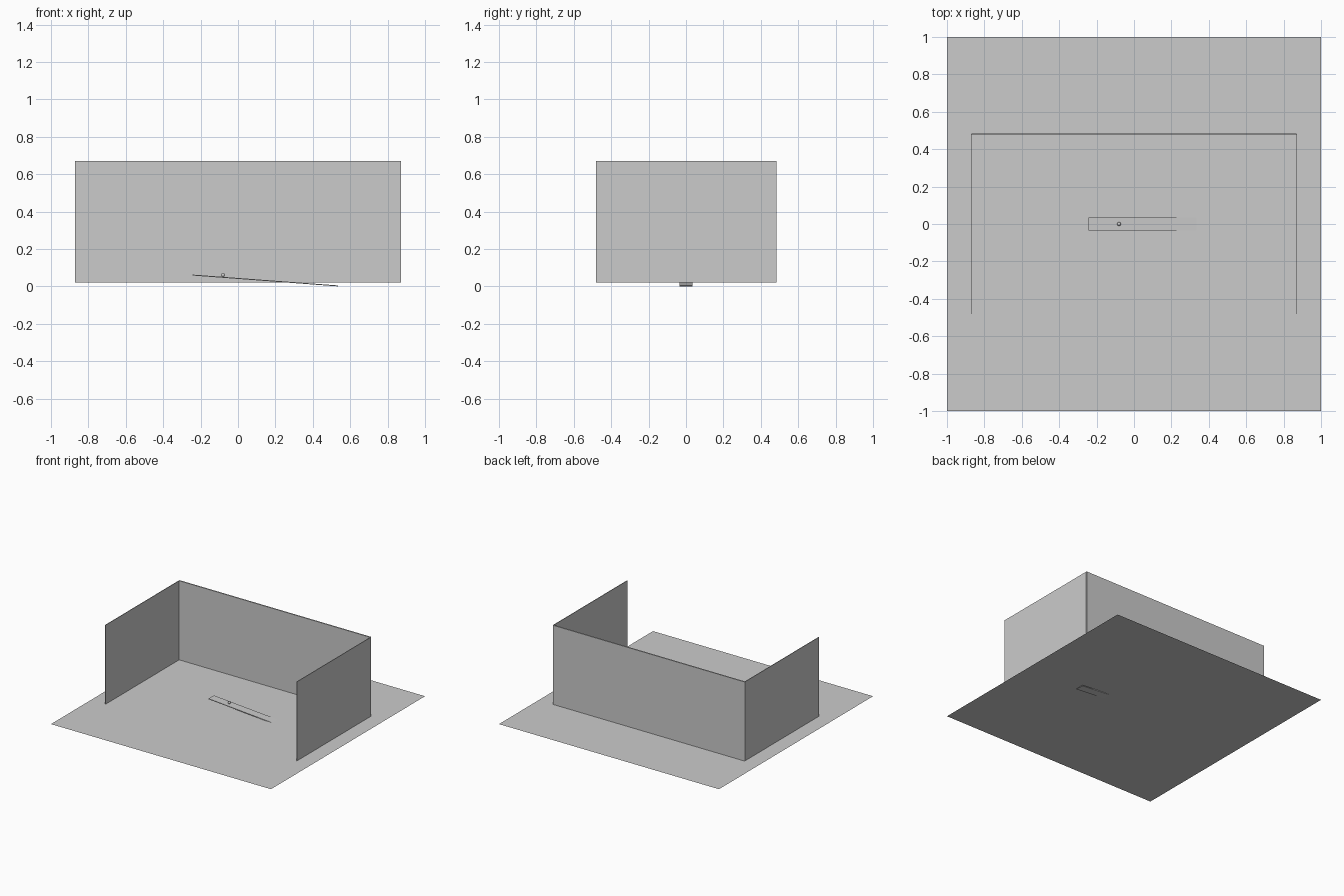
import bpy
import math

if "Cube" in bpy.data.objects:
    bpy.data.objects.remove(bpy.data.objects["Cube"])

grey = bpy.data.materials.new("light grey")
grey.diffuse_color = (0.6, 0.6, 0.6, 1)
grey.use_nodes = True
grey.node_tree.nodes["Principled BSDF"].inputs["Base Color"].default_value = grey.diffuse_color


def box(name, size, loc, tilt=0):
    bpy.ops.mesh.primitive_cube_add(size=1, location=loc, rotation=(0, tilt, 0))
    ob = bpy.context.object
    ob.name = name
    ob.scale = size
    ob.data.materials.append(grey)
    return ob


FLOOR = 0.02          # floor height; the ramp tip dips below it
WALL_H = 0.65
WALL_X, WALL_Y = 0.87, 0.48

# floor sheet
bpy.ops.mesh.primitive_plane_add(size=2, location=(0, 0, FLOOR))
floor = bpy.context.object
floor.name = "floor"
floor.data.materials.append(grey)

# walls: back and two sides, open at the front
zc = FLOOR + WALL_H / 2
box("back_wall", (2 * WALL_X, 0.01, WALL_H), (0, WALL_Y, zc))
for side, name in ((-1, "left_wall"), (1, "right_wall")):
    box(name, (0.005, 2 * WALL_Y, WALL_H), (side * WALL_X, 0, zc))

# tilted ramp running down through the floor
x0, x1, drop, thick = -0.243, 0.535, 0.058, 0.005
tilt = math.atan2(drop, x1 - x0)
length = math.hypot(x1 - x0, drop)
ramp_z = (drop + thick) / 2
box("ramp", (length, 0.07, thick), ((x0 + x1) / 2, 0, ramp_z), tilt)

# small ball resting on the ramp
r, bx = 0.01, -0.08
top = ramp_z + ((x0 + x1) / 2 - bx) * math.tan(tilt) + thick / 2
bpy.ops.mesh.primitive_uv_sphere_add(segments=32, ring_count=16, radius=r,
                                     location=(bx, 0, top + r))
ball = bpy.context.object
ball.name = "ball"
ball.data.materials.append(grey)
bpy.ops.object.shade_smooth()
